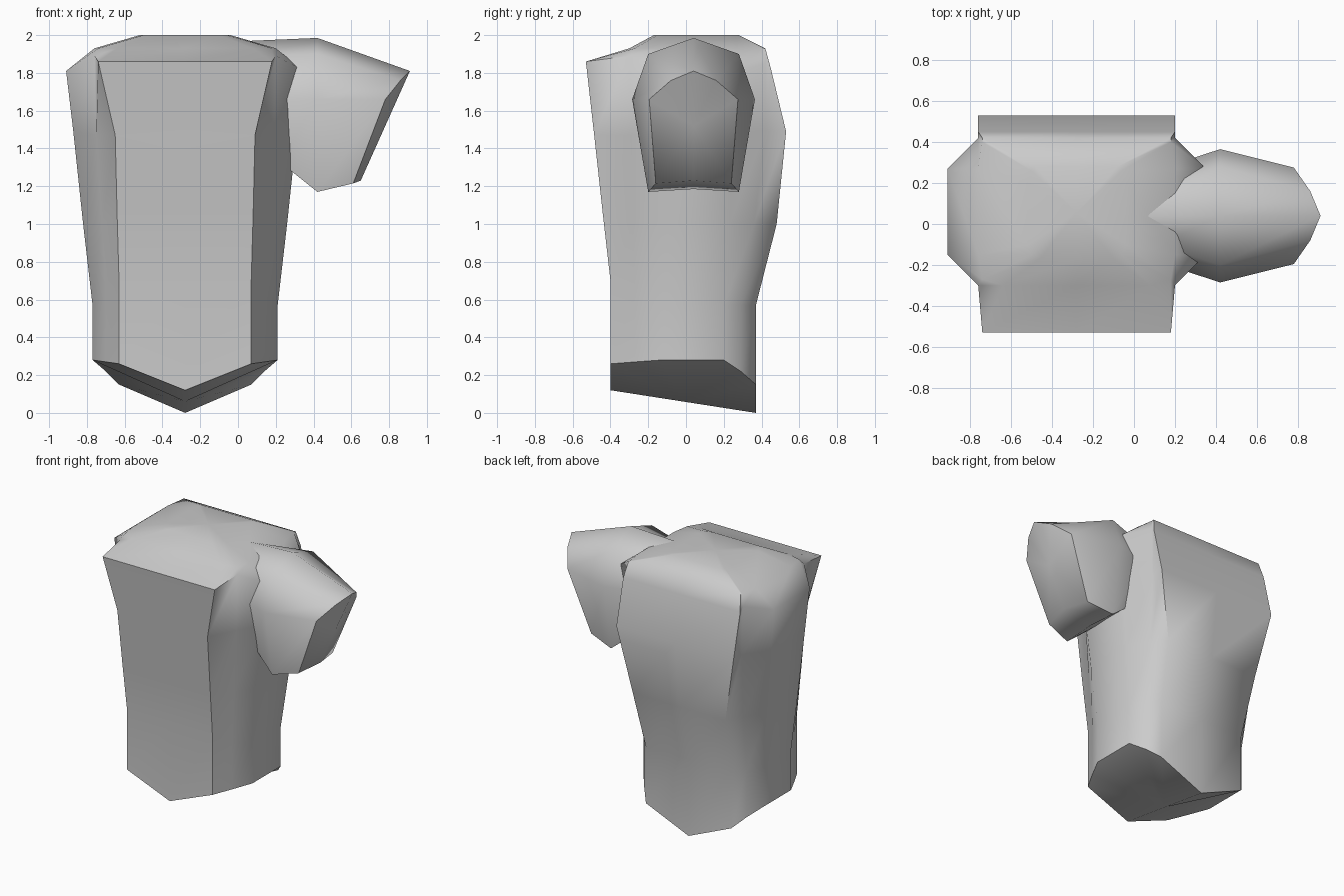
import bpy, bmesh

if "Cube" in bpy.data.objects:
    bpy.data.objects.remove(bpy.data.objects["Cube"])


def loft(name, rings):
    """Skin equal-length closed rings, cap both ends, shade smooth."""
    bm = bmesh.new()
    rows = [[bm.verts.new(p) for p in ring] for ring in rings]
    n = len(rows[0])
    for a, b in zip(rows, rows[1:]):
        for i in range(n):
            j = (i + 1) % n
            bm.faces.new((a[i], a[j], b[j], b[i]))
    for row in (rows[0], rows[-1]):
        centre = bm.verts.new((row[0].co + row[n // 2].co) / 2)
        for i in range(n):
            bm.faces.new((row[i], row[(i + 1) % n], centre))
    bmesh.ops.recalc_face_normals(bm, faces=bm.faces)
    mesh = bpy.data.meshes.new(name)
    bm.to_mesh(mesh)
    bm.free()
    obj = bpy.data.objects.new(name, mesh)
    bpy.context.collection.objects.link(obj)
    bpy.context.view_layer.objects.active = obj
    obj.select_set(True)
    bpy.ops.object.shade_smooth_by_angle(angle=1.05)
    obj.select_set(False)
    return obj


def torso_ring(zfc, front, diag, side, back, zbc):
    """Half outline from front centre to back centre, mirrored about x = -0.28."""
    xs, y0, y1, zs = side
    xd, d0, d1, zd0, zd1 = diag
    half = [(0, front[1], zfc), front, (xd, d0, zd0), (xs, y0, zs),
            (xs, y1, zs), (xd, d1, zd1), back, (0, back[1], zbc)]
    pts = half + [(-x, y, z) for x, y, z in reversed(half[1:-1])]
    return [(x - 0.28, y, z) for x, y, z in pts]


# Torso: V-shaped hem, tapered waist, wide chest, low neck plateau
loft("torso", [torso_ring(*r) for r in (
    (.12, (.35, -.40, .26), (.42, -.27, .29, .27, .22), (.49, -.13, .20, .28), (.35, .37, .15), 0),
    (.70, (.35, -.40, .70), (.42, -.27, .29, .62, .57), (.49, -.13, .20, .57), (.35, .37, .57), .57),
    (1.05, (.36, -.44, 1.05), (.44, -.28, .36, 1.0, 1.0), (.54, -.14, .23, 1.0), (.38, .48, 1.0), 1.0),
    (1.47, (.37, -.486, 1.47), (.47, -.29, .42, 1.47, 1.49), (.592, -.15, .25, 1.49), (.48, .53, 1.49), 1.49),
    (1.86, (.46, -.53, 1.86), (.48, -.30, .42, 1.89, 1.85), (.63, -.15, .27, 1.81), (.48, .45, 1.82), 1.82),
    (1.93, (.36, -.30, 1.93), (.46, -.27, .40, 1.93, 1.93), (.48, -.15, .27, 1.93), (.46, .42, 1.93), 1.93),
    (2.0, (.18, -.17, 2.0), (.22, -.15, .26, 2.0, 2.0), (.24, -.10, .20, 2.0), (.20, .28, 2.0), 2.0),
)])


def sleeve_ring(top, upper, middle, lower, bottom):
    """Half outline from top to bottom as (x, half width, z), mirrored about y = 0.04."""
    half = [top, upper, middle, lower, bottom]
    pts = half + [(x, -w, z) for x, w, z in reversed(half[1:-1])]
    return [(x, w + 0.04, z) for x, w, z in pts]


# Shoulder: short tapered sleeve stub, slanted outer end
loft("shoulder", [sleeve_ring(*r) for r in (
    ((.07, 0, 1.97), (.12, .14, 1.89), (.16, .24, 1.66), (.22, .19, 1.33), (.22, 0, 1.33)),
    ((.42, 0, 1.985), (.42, .24, 1.90), (.42, .325, 1.66), (.42, .24, 1.17), (.42, 0, 1.185)),
    ((.91, 0, 1.81), (.86, .12, 1.76), (.78, .235, 1.66), (.61, .20, 1.215), (.65, 0, 1.23)),
)])
